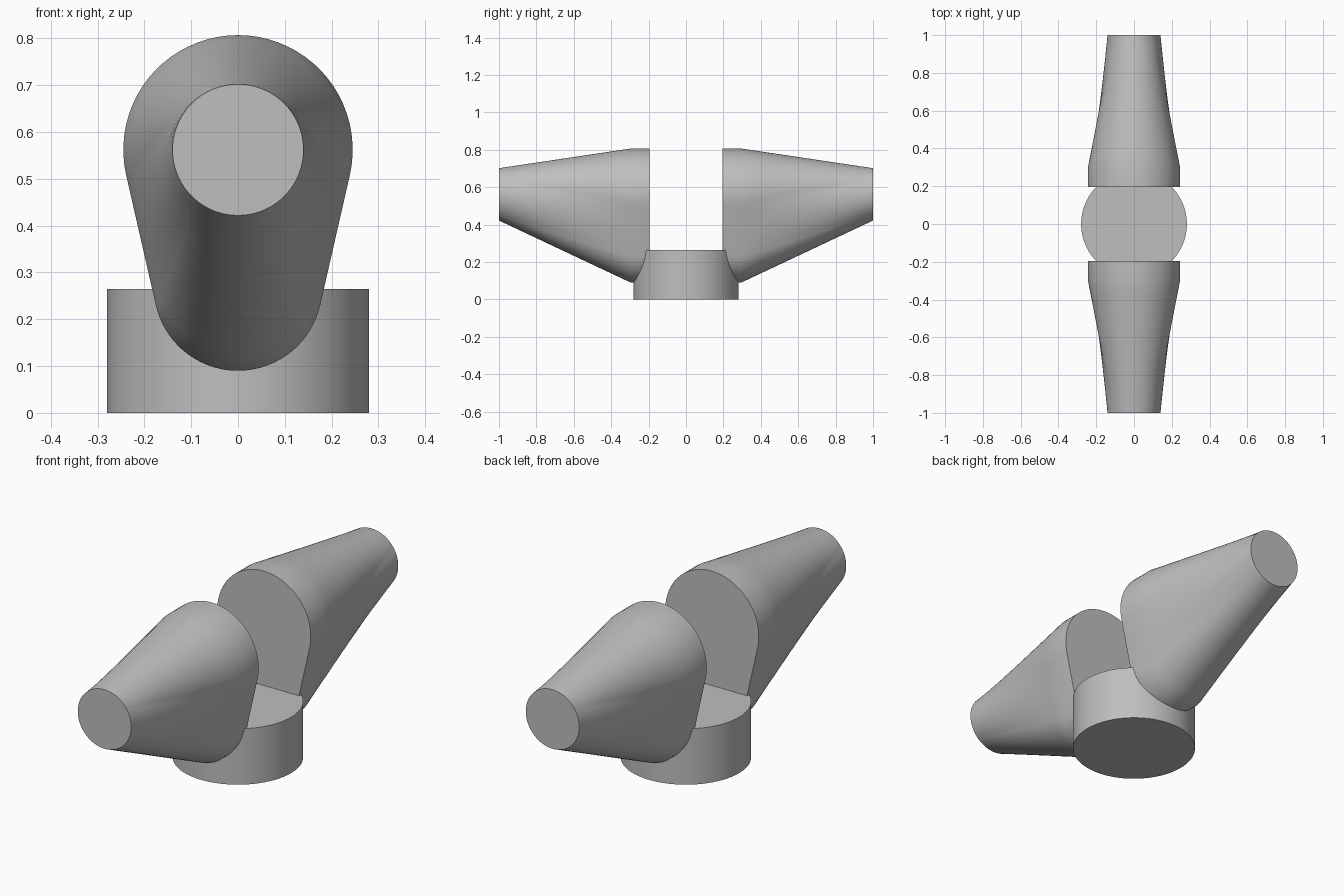
import bpy, bmesh
from math import sin, cos, asin, radians, pi

if "Cube" in bpy.data.objects:
    bpy.data.objects.remove(bpy.data.objects["Cube"], do_unlink=True)

grey = bpy.data.materials.new("light grey")
grey.use_nodes = True
grey.diffuse_color = (0.52, 0.52, 0.52, 1)
grey.node_tree.nodes["Principled BSDF"].inputs["Base Color"].default_value = grey.diffuse_color

TOP_Z, TOP_R = 0.562, 0.245      # large upper arc of the arm root
LOW_Z, LOW_R = 0.27, 0.18        # small lower arc of the arm root
TIP_R = 0.14
INNER, SHOULDER, TIP = 0.195, 0.295, 1.0
STEPS = 20                       # points per profile segment
RINGS = 10


def arc(z, r, a):
    return r * sin(a), z + r * cos(a)


def span(a, b):
    return [a + (b - a) * i / STEPS for i in range(STEPS)]


def close(half):
    # Mirror a top-to-bottom half outline into a closed loop
    return half + [(-x, z) for x, z in half[-2:0:-1]]


def root_outline():
    tangent = pi / 2 + asin((TOP_R - LOW_R) / (TOP_Z - LOW_Z))
    start, end = arc(TOP_Z, TOP_R, tangent), arc(LOW_Z, LOW_R, tangent)
    half = [arc(TOP_Z, TOP_R, a) for a in span(0, tangent)]
    half += list(zip(span(start[0], end[0]), span(start[1], end[1])))
    half += [arc(LOW_Z, LOW_R, a) for a in span(tangent, pi)]
    return close(half + [(0, LOW_Z - LOW_R)])


def tip_outline():
    first, second = radians(55), radians(138)
    angles = span(0, first) + span(first, second) + span(second, pi)
    return close([arc(TOP_Z, TIP_R, a) for a in angles] + [(0, TOP_Z - TIP_R)])


def finish(bm, name):
    bmesh.ops.recalc_face_normals(bm, faces=bm.faces)
    mesh = bpy.data.meshes.new(name)
    bm.to_mesh(mesh)
    bm.free()
    mesh.materials.append(grey)
    obj = bpy.data.objects.new(name, mesh)
    bpy.context.collection.objects.link(obj)
    bpy.ops.object.select_all(action='DESELECT')
    obj.select_set(True)
    bpy.context.view_layer.objects.active = obj
    bpy.ops.object.shade_smooth_by_angle(angle=radians(35))


def arm(name, side):
    # Straight teardrop collar, then a loft to the round tip
    root, tip = root_outline(), tip_outline()
    stations = [(INNER, 0)]
    stations += [(SHOULDER + (TIP - SHOULDER) * i / RINGS, i / RINGS) for i in range(RINGS + 1)]
    bm = bmesh.new()
    loops = []
    for y, t in stations:
        loops.append([bm.verts.new((a[0] + (b[0] - a[0]) * t, side * y, a[1] + (b[1] - a[1]) * t))
                      for a, b in zip(root, tip)])
    n = len(root)
    for lo, hi in zip(loops, loops[1:]):
        for i in range(n):
            j = (i + 1) % n
            bm.faces.new((lo[i], lo[j], hi[j], hi[i]))
    bm.faces.new(loops[0])
    bm.faces.new(loops[-1])
    finish(bm, name)


arm("front_arm", -1)
arm("back_arm", 1)

# Round base that carries both arms
base = bmesh.new()
bmesh.ops.create_cone(base, cap_ends=True, segments=96, radius1=0.28, radius2=0.28, depth=0.265)
bmesh.ops.translate(base, verts=base.verts, vec=(0, 0, 0.265 / 2))
finish(base, "round_base")
